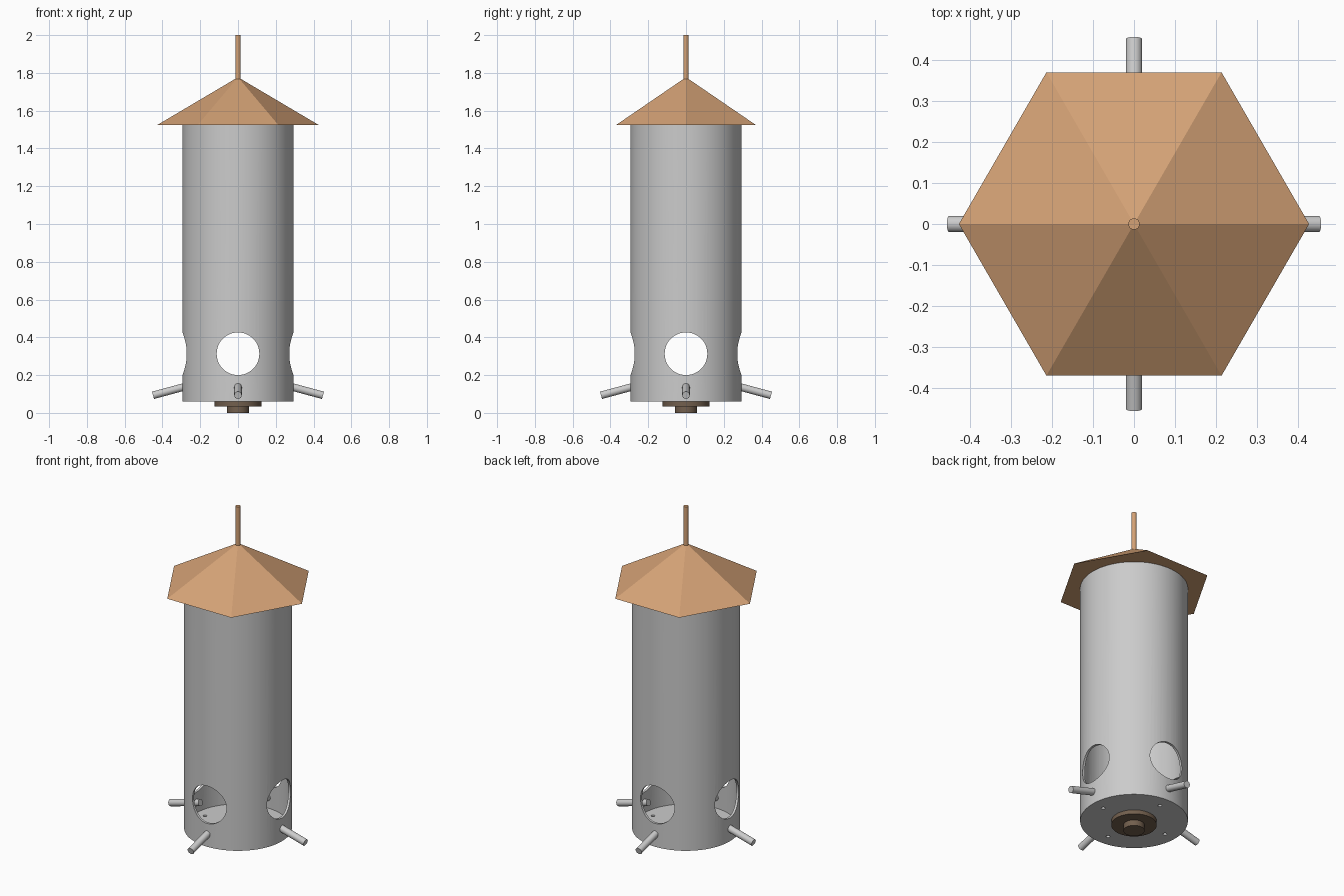
import bpy
import math
from mathutils import Vector

if "Cube" in bpy.data.objects:
    bpy.data.objects.remove(bpy.data.objects["Cube"])


def material(name, color):
    m = bpy.data.materials.new(name)
    m.diffuse_color = (*color, 1)
    m.use_nodes = True
    m.node_tree.nodes["Principled BSDF"].inputs["Base Color"].default_value = m.diffuse_color
    return m


COPPER = material("copper", (0.66, 0.36, 0.18))
BRONZE = material("dark_bronze", (0.17, 0.115, 0.075))


def rod(name, start, end, radius, sides=32, mat=None, smooth=True):
    """Cylinder between two points."""
    a, b = Vector(start), Vector(end)
    bpy.ops.mesh.primitive_cylinder_add(vertices=sides, radius=radius,
                                        depth=(b - a).length, location=(a + b) / 2)
    ob = bpy.context.object
    ob.name = name
    ob.rotation_euler = (b - a).to_track_quat('Z', 'Y').to_euler()
    if mat:
        ob.data.materials.append(mat)
    if smooth:
        bpy.ops.object.shade_smooth_by_angle(angle=math.radians(30))
    return ob


def cut(target, cutter):
    mod = target.modifiers.new("cut", 'BOOLEAN')
    mod.operation = 'DIFFERENCE'
    mod.solver = 'EXACT'
    mod.object = cutter
    cutter.hide_render = True
    bpy.context.view_layer.objects.active = target
    bpy.ops.object.modifier_apply(modifier=mod.name)
    bpy.data.objects.remove(cutter)


R = 0.294
directions = [(1, 0), (0, 1), (-1, 0), (0, -1)]

# Hollow seed tube with a floor, feeding holes and drain holes
tube = rod("seed_tube", (0, 0, 0.06), (0, 0, 1.53), R, 96, smooth=False)
cut(tube, rod("cutter", (0, 0, 0.075), (0, 0, 1.7), R - 0.014, 96, smooth=False))
for dx, dy in directions:
    cut(tube, rod("cutter", (dx * 0.1, dy * 0.1, 0.313), (dx * 0.5, dy * 0.5, 0.313),
                  0.113, 48, smooth=False))
    cut(tube, rod("cutter", (dx * 0.22, dy * 0.22, 0), (dx * 0.22, dy * 0.22, 0.12),
                  0.011, 16, smooth=False))
bpy.ops.object.select_all(action='DESELECT')
tube.select_set(True)
bpy.context.view_layer.objects.active = tube
bpy.ops.object.shade_smooth_by_angle(angle=math.radians(30))

# Sloping perches under each feeding hole
for i, (dx, dy) in enumerate(directions):
    rod(f"perch_{i + 1}", (dx * 0.25, dy * 0.25, 0.147),
        (dx * 0.45, dy * 0.45, 0.093), 0.02)

# Six-sided roof, corners on the x axis
bpy.ops.mesh.primitive_cone_add(vertices=6, radius1=0.426, radius2=0, depth=0.252,
                                location=(0, 0, 1.651),
                                rotation=(0, 0, math.radians(30)))
roof = bpy.context.object
roof.name = "roof"
roof.data.materials.append(COPPER)

# Hanging rod, mounting flange and pole socket
rod("hanging_rod", (0, 0, 1.75), (0, 0, 2.0), 0.014, 24, COPPER)
rod("mounting_flange", (0, 0, 0.035), (0, 0, 0.06), 0.124, 48, BRONZE)
rod("pole_socket", (0, 0, 0), (0, 0, 0.04), 0.058, 32, BRONZE)
